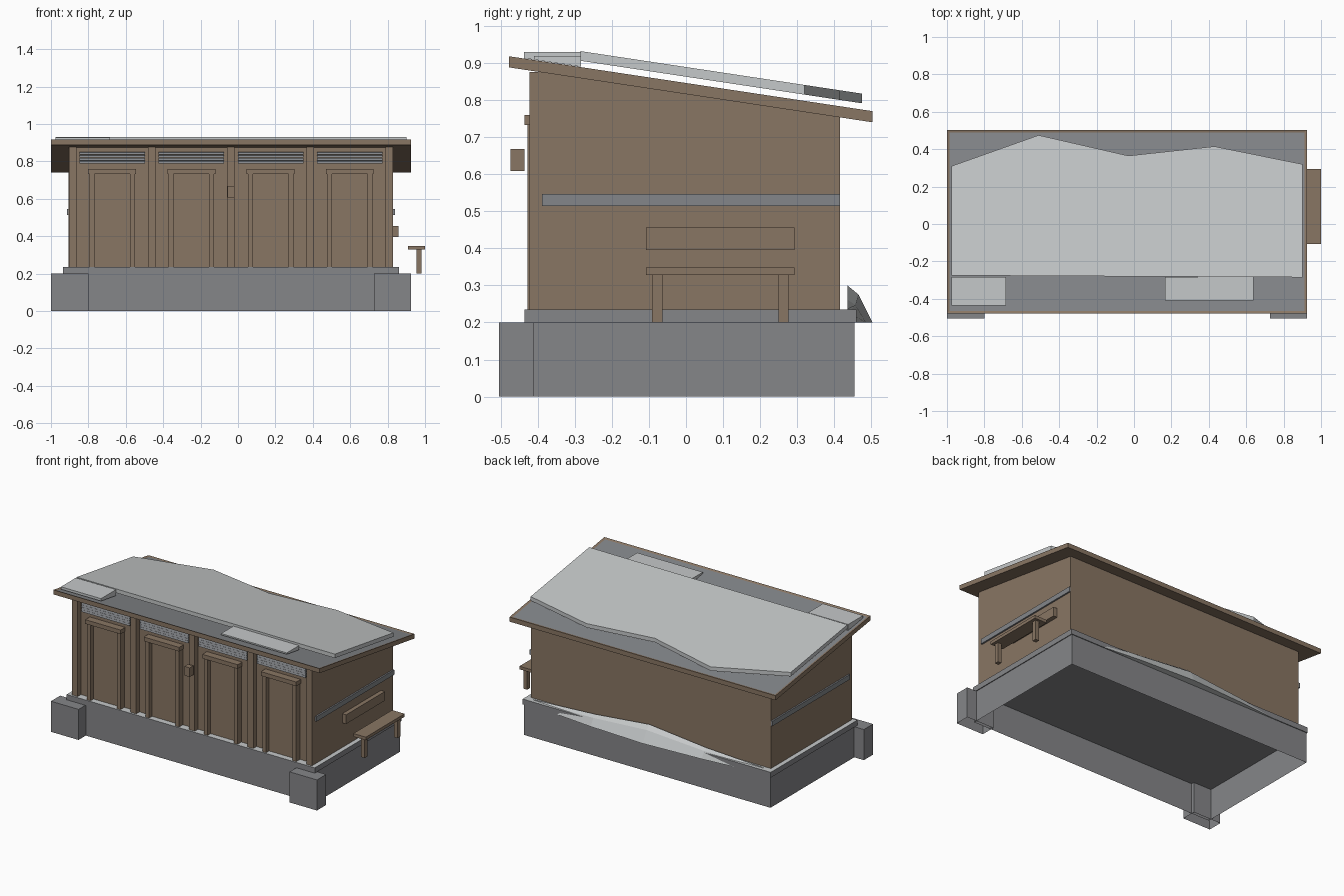
import bpy
import bmesh

cube = bpy.data.objects.get("Cube")
if cube:
    bpy.data.objects.remove(cube, do_unlink=True)


def material(name, rgb):
    m = bpy.data.materials.new(name)
    m.use_nodes = True
    m.diffuse_color = (*rgb, 1)
    m.node_tree.nodes["Principled BSDF"].inputs["Base Color"].default_value = (*rgb, 1)
    return m


WOOD = material("brown_wood", (0.25, 0.18, 0.125))
STONE = material("grey_concrete", (0.235, 0.238, 0.25))
STEEL = material("grey_metal", (0.23, 0.24, 0.255))
SNOW = material("pale_snow", (0.56, 0.58, 0.585))

MID = -0.0375          # centre line of the building
BAY = 0.4235           # spacing of the posts


def finish(name, bm, *mats):
    bmesh.ops.recalc_face_normals(bm, faces=bm.faces)
    mesh = bpy.data.meshes.new(name)
    bm.to_mesh(mesh)
    bm.free()
    for m in mats:
        mesh.materials.append(m)
    obj = bpy.data.objects.new(name, mesh)
    bpy.context.collection.objects.link(obj)
    return obj


def prism(name, profile, x0, x1, mat, skip=None):
    """Extrude a y-z profile along x; skip(normal) drops faces."""
    bm = bmesh.new()
    face = bm.faces.new([bm.verts.new((x0, y, z)) for y, z in profile])
    ext = bmesh.ops.extrude_face_region(bm, geom=[face])
    for v in ext["geom"]:
        if isinstance(v, bmesh.types.BMVert):
            v.co.x = x1
    bmesh.ops.recalc_face_normals(bm, faces=bm.faces)
    if skip:
        gone = [f for f in bm.faces if skip(f.normal)]
        bmesh.ops.delete(bm, geom=gone, context="FACES")
    return finish(name, bm, mat)


def box(name, x, y, z, mat, skip=None):
    return prism(name, [(y[0], z[0]), (y[1], z[0]), (y[1], z[1]), (y[0], z[1])],
                 x[0], x[1], mat, skip)


def roof_top(y):
    return 0.918 - 0.151 * (y + 0.478)


def roof_under(y):
    return roof_top(y) - 0.03


# Foundation: hollow plinth, corner blocks and a snowy ledge
box("plinth", (-0.93, 0.855), (-0.43, 0.455), (0, 0.2), STONE, lambda n: abs(n.z) > 0.9)
for side, x in (("right", (-1, -0.8)), ("left", (0.727, 0.925))):
    box(side + "_corner_block", x, (-0.505, -0.41), (0, 0.2), STONE, lambda n: n.z < -0.9)
ledge = box("ledge", (-0.935, 0.86), (-0.435, 0.46), (0.2, 0.235), STONE)
ledge.data.materials.append(SNOW)
for p in ledge.data.polygons:
    p.material_index = int(p.normal.z > 0.9)

# Walls under the sloping roof
prism("walls", [(-0.388, 0.235), (0.415, 0.235), (0.415, roof_under(0.415)),
                (-0.388, roof_under(-0.388))], -0.905, 0.83, WOOD)

# Front posts
for i in range(5):
    x = MID + (i - 2) * BAY
    box(f"post_{i}", (x - 0.02, x + 0.02), (-0.422, -0.388), (0.235, 0.876), WOOD)

# Four bays: door, frame, header and louvres
for i in range(4):
    x = MID + (i - 1.5) * BAY
    box(f"door_{i}", (x - 0.096, x + 0.096), (-0.396, -0.388), (0.235, 0.733), WOOD)
    for s in (-1, 1):
        ends = sorted((x + s * 0.095, x + s * 0.122))
        box(f"door_jamb_{i}_{s}", ends, (-0.427, -0.388), (0.235, 0.733), WOOD)
    box(f"door_header_{i}", (x - 0.128, x + 0.128), (-0.435, -0.388), (0.733, 0.76), WOOD)
    for k in range(4):
        z = 0.79 + k * 0.0155
        prism(f"louvre_{i}_{k}", [(-0.41, z), (-0.388, z + 0.004), (-0.388, z + 0.014),
                                  (-0.405, z + 0.012)], x - 0.175, x + 0.175, STEEL)

# Box on the middle post
box("lamp_box", (MID - 0.019, MID + 0.019), (-0.473, -0.435), (0.608, 0.668), WOOD)

# Side bands
for side, x in (("right", (-0.915, -0.905)), ("left", (0.83, 0.84))):
    box(side + "_band", x, (-0.388, 0.415), (0.514, 0.546), STEEL)

# Bench and backrest
box("bench_seat", (0.91, 1), (-0.108, 0.293), (0.328, 0.348), WOOD)
box("bench_backrest", (0.83, 0.858), (-0.108, 0.293), (0.396, 0.456), WOOD)
for i, y in enumerate((-0.078, 0.263)):
    box(f"bench_leg_{i}", (0.955, 0.981), (y - 0.014, y + 0.014), (0.2, 0.328), WOOD)

# Roof with a metal panel set into a wooden rim
front, back = -0.478, 0.503
roof = prism("roof", [(front, roof_under(front)), (back, roof_under(back)),
                      (back, roof_top(back)), (front, roof_top(front))], -1, 0.925, WOOD)
bm = bmesh.new()
bm.from_mesh(roof.data)
top = max(bm.faces, key=lambda f: f.normal.z)
bmesh.ops.inset_individual(bm, faces=[top], thickness=0.02, depth=-0.004)
top.material_index = 1
bm.to_mesh(roof.data)
bm.free()
roof.data.materials.append(STEEL)


def snow_sheet(name, outline, edge, low, high):
    """Flat sheet with a sloping rim; low and high give z from y."""
    bm = bmesh.new()
    face = bm.faces.new([bm.verts.new((x, y, 0)) for x, y in outline])
    rim = list(face.verts)
    bmesh.ops.inset_region(bm, faces=[face], thickness=edge, use_boundary=True)
    for v in bm.verts:
        v.co.z = low(v.co.y) if v in rim else high(v.co.y)
    bm.faces.new(list(reversed(rim)))
    return finish(name, bm, SNOW)


# Snow on the roof
snow_sheet("roof_snow", [(-0.975, -0.275), (0.9, -0.285), (0.9, 0.32), (0.43, 0.415),
                         (-0.03, 0.365), (-0.51, 0.475), (-0.975, 0.31)], 0.017,
           lambda y: roof_top(y) + 0.017, lambda y: roof_top(y) + 0.043)
for name, x0, x1, y0, top_z in (("corner_snow", -0.975, -0.685, -0.437, 0.929),
                                ("eave_snow", 0.165, 0.64, -0.41, 0.918)):
    snow_sheet(name, [(x0, y0), (x1, y0), (x1, -0.283), (x0, -0.283)], 0.014,
               lambda y: roof_top(y) + 0.001, lambda y: top_z)

# Snow drift against the back wall
bm = bmesh.new()
rings = []
for x, out, h in ((0.8, 0.442, 0.237), (0.35, 0.485, 0.262), (-0.04, 0.503, 0.3),
                  (-0.45, 0.48, 0.258), (-0.87, 0.442, 0.237)):
    section = ((0.435, 0.2), (0.435, h), (0.435 + (out - 0.435) * 0.45, h - (h - 0.2) * 0.25),
               (out, 0.2))
    rings.append([bm.verts.new((x, y, z)) for y, z in section])
for a, b in zip(rings, rings[1:]):
    for i in range(4):
        j = (i + 1) % 4
        bm.faces.new((a[i], a[j], b[j], b[i]))
bm.faces.new(rings[0])
bm.faces.new(rings[-1])
finish("back_snow_drift", bm, SNOW)
